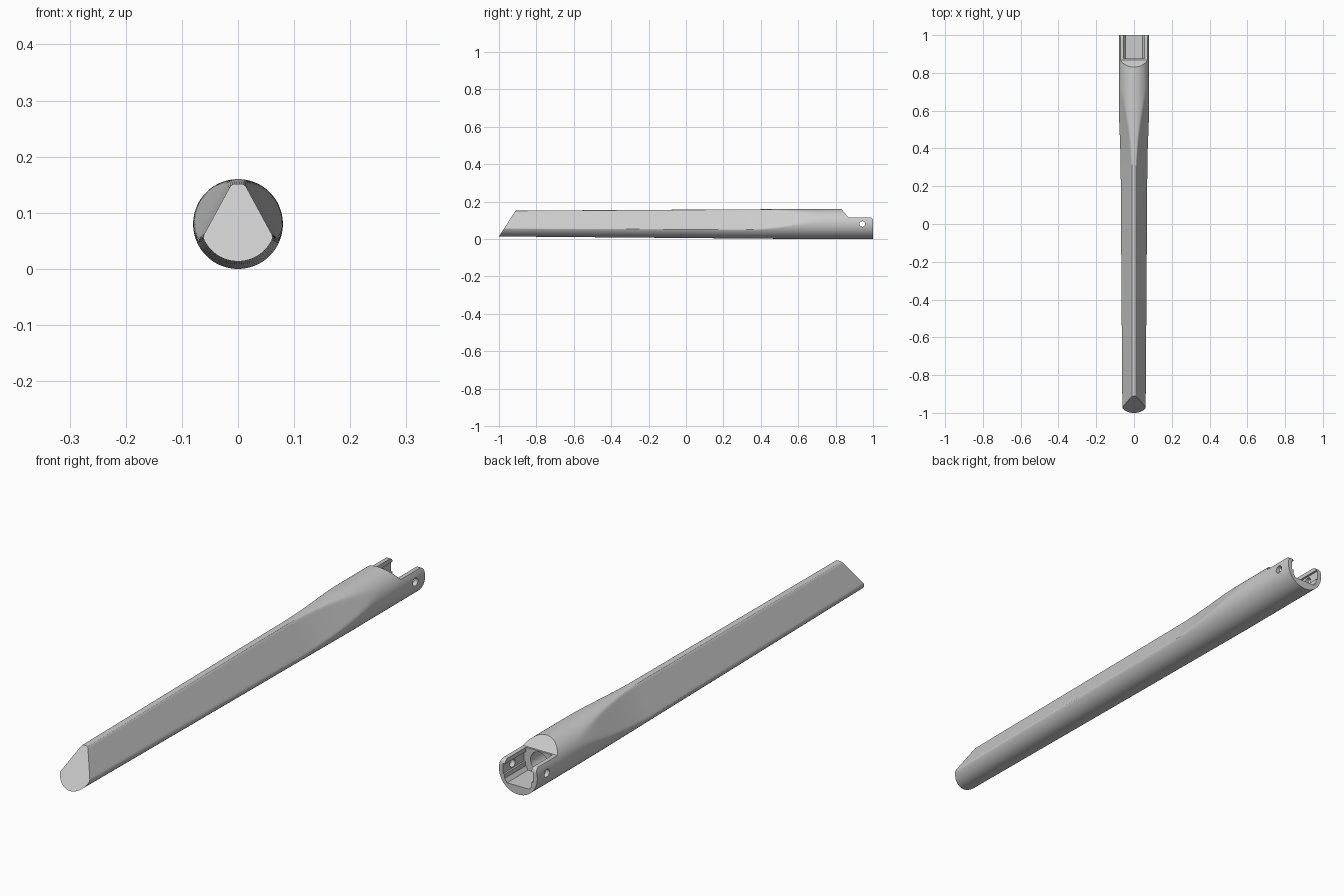
import bpy, bmesh, math
from mathutils import Vector

if "Cube" in bpy.data.objects:
    bpy.data.objects.remove(bpy.data.objects["Cube"])

grey = bpy.data.materials.new("plain grey")
grey.diffuse_color = (0.6, 0.6, 0.6, 1)
grey.use_nodes = True
grey.node_tree.nodes["Principled BSDF"].inputs["Base Color"].default_value = grey.diffuse_color


def make(name, bm):
    bmesh.ops.recalc_face_normals(bm, faces=bm.faces[:])
    me = bpy.data.meshes.new(name)
    bm.to_mesh(me)
    bm.free()
    ob = bpy.data.objects.new(name, me)
    bpy.context.collection.objects.link(ob)
    me.materials.append(grey)
    return ob


def prism(name, pts, vec):
    """Closed polygon extruded along vec."""
    bm = bmesh.new()
    f = bm.faces.new([bm.verts.new(p) for p in pts])
    r = bmesh.ops.extrude_face_region(bm, geom=[f])
    bmesh.ops.translate(bm, vec=vec, verts=[v for v in r["geom"] if isinstance(v, bmesh.types.BMVert)])
    return make(name, bm)


def circle(r, n=32):
    return [(r * math.cos(2 * math.pi * i / n), r * math.sin(2 * math.pi * i / n)) for i in range(n)]


def smooth_min(a, b, k=0.004):
    h = max(k - abs(a - b), 0) / k
    return min(a, b) - h * h * k / 4


# Handle body: a tapering round bar whose upper flanks flatten toward the front
N, C = 128, 0.08
tilt = math.atan2(0.478, 0.878)


def section(y):
    t = min(max((0.6 - y) / 1.6, 0), 1)
    bottom, top = 0.08 - 0.0135 * t, 0.08 - 0.009 * t
    s = min(max((0.86 - y) / 0.56, 0), 1)
    s = s * s * (3 - 2 * s)
    flat = 0.088 * (1 - s) + 0.62 * top * s
    pts = []
    for i in range(N):
        a = 2 * math.pi * i / N
        up = max(math.sin(a), 0)
        r = bottom + (top - bottom) * up
        mirrored = a if math.cos(a) >= 0 else math.pi - a
        c = math.cos(mirrored - tilt)
        if c > 0.05:
            r = smooth_min(r, flat / c)
        pts.append((r * math.cos(a), y, C + r * math.sin(a)))
    return pts


bm = bmesh.new()
ys = [-1.02, -0.9, -0.7, -0.5, -0.3, -0.1, 0.1, 0.25] + [0.3 + 0.02 * i for i in range(29)] + [1.0]
rings = [[bm.verts.new(p) for p in section(y)] for y in ys]
for r0, r1 in zip(rings, rings[1:]):
    for i in range(N):
        j = (i + 1) % N
        bm.faces.new((r0[i], r0[j], r1[j], r1[i]))
bm.faces.new(rings[0])
bm.faces.new(rings[-1])
# slanted front end
cut = bmesh.ops.bisect_plane(bm, geom=bm.verts[:] + bm.edges[:] + bm.faces[:],
                             plane_co=(0, -1, 0.0135), plane_no=Vector((0, -0.137, 0.088)), clear_outer=True)
bmesh.ops.holes_fill(bm, edges=[e for e in bm.edges if e.is_boundary])
body = make("handle_body", bm)

# Cutters: top notch, grooved pocket, round bore, cross pin hole
corner = [(0.982 + 0.018 * math.sin(a), 0.098 + 0.018 * math.cos(a))
          for a in [math.pi / 2 * i / 6 for i in range(7)]]
notch = [(0.822, 0.17), (0.868, 0.116)] + corner + [(1.02, 0.098), (1.02, 0.17)]
half = [(0.046, 0.032), (0.056, 0.046), (0.056, 0.062), (0.063, 0.062),
        (0.063, 0.1), (0.055, 0.1), (0.055, 0.18)]
pocket = half + [(-x, z) for x, z in reversed(half)]
cutters = [
    prism("notch_cutter", [(-0.2, y, z) for y, z in notch], (0.4, 0, 0)),
    prism("pocket_cutter", [(x, 0.875, z) for x, z in pocket], (0, 0.15, 0)),
    prism("bore_cutter", [(x, 0.76, C - 0.004 + z) for x, z in circle(0.036, 48)], (0, 0.15, 0)),
    prism("pin_hole_cutter", [(-0.2, 0.943 + y, C + z) for y, z in circle(0.015)], (0.4, 0, 0)),
]
for c in cutters:
    m = body.modifiers.new(c.name, "BOOLEAN")
    m.operation, m.solver, m.object = "DIFFERENCE", "EXACT", c
bpy.context.view_layer.objects.active = body
body.select_set(True)
for m in list(body.modifiers):
    bpy.ops.object.modifier_apply(modifier=m.name)
for c in cutters:
    bpy.data.objects.remove(c, do_unlink=True)
bpy.ops.object.shade_smooth_by_angle(angle=math.radians(25))
